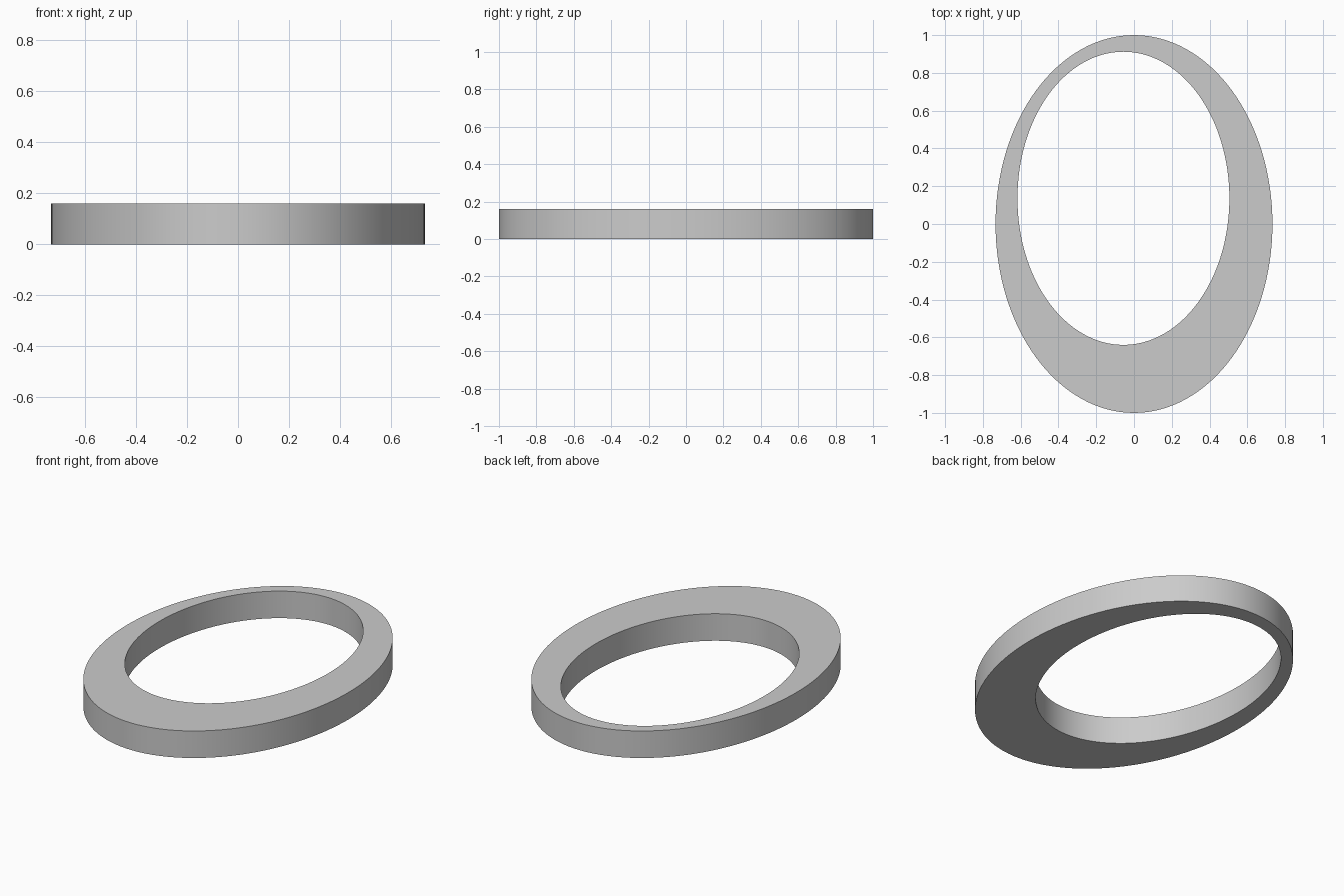
import bpy, bmesh
from math import cos, sin, pi

if "Cube" in bpy.data.objects:
    bpy.data.objects.remove(bpy.data.objects["Cube"])

SEGMENTS = 128
HEIGHT = 0.16

grey = bpy.data.materials.new("light grey")
grey.use_nodes = True
colour = (0.6, 0.6, 0.6, 1)
grey.diffuse_color = colour
grey.node_tree.nodes["Principled BSDF"].inputs["Base Color"].default_value = colour

bm = bmesh.new()


def ellipse(cx, cy, rx, ry, z):
    """Ring of vertices around an ellipse."""
    angles = [2 * pi * i / SEGMENTS for i in range(SEGMENTS)]
    return [bm.verts.new((cx + rx * cos(a), cy + ry * sin(a), z)) for a in angles]


# Outer rim and off-centre hole, each at the bottom and the top
outer = (0, 0, 0.733, 1)
hole = (-0.056, 0.136, 0.561, 0.776)
loops = [ellipse(*outer, 0), ellipse(*outer, HEIGHT),
         ellipse(*hole, HEIGHT), ellipse(*hole, 0)]

# Outer wall, top face, inner wall and bottom face
for a, b in zip(loops, loops[1:] + loops[:1]):
    for i in range(SEGMENTS):
        j = (i + 1) % SEGMENTS
        bm.faces.new((a[i], a[j], b[j], b[i]))

bmesh.ops.recalc_face_normals(bm, faces=bm.faces)
mesh = bpy.data.meshes.new("oval_ring")
bm.to_mesh(mesh)
bm.free()
mesh.materials.append(grey)

ring = bpy.data.objects.new("oval_ring", mesh)
bpy.context.collection.objects.link(ring)
bpy.context.view_layer.objects.active = ring
ring.select_set(True)
bpy.ops.object.shade_smooth_by_angle()
